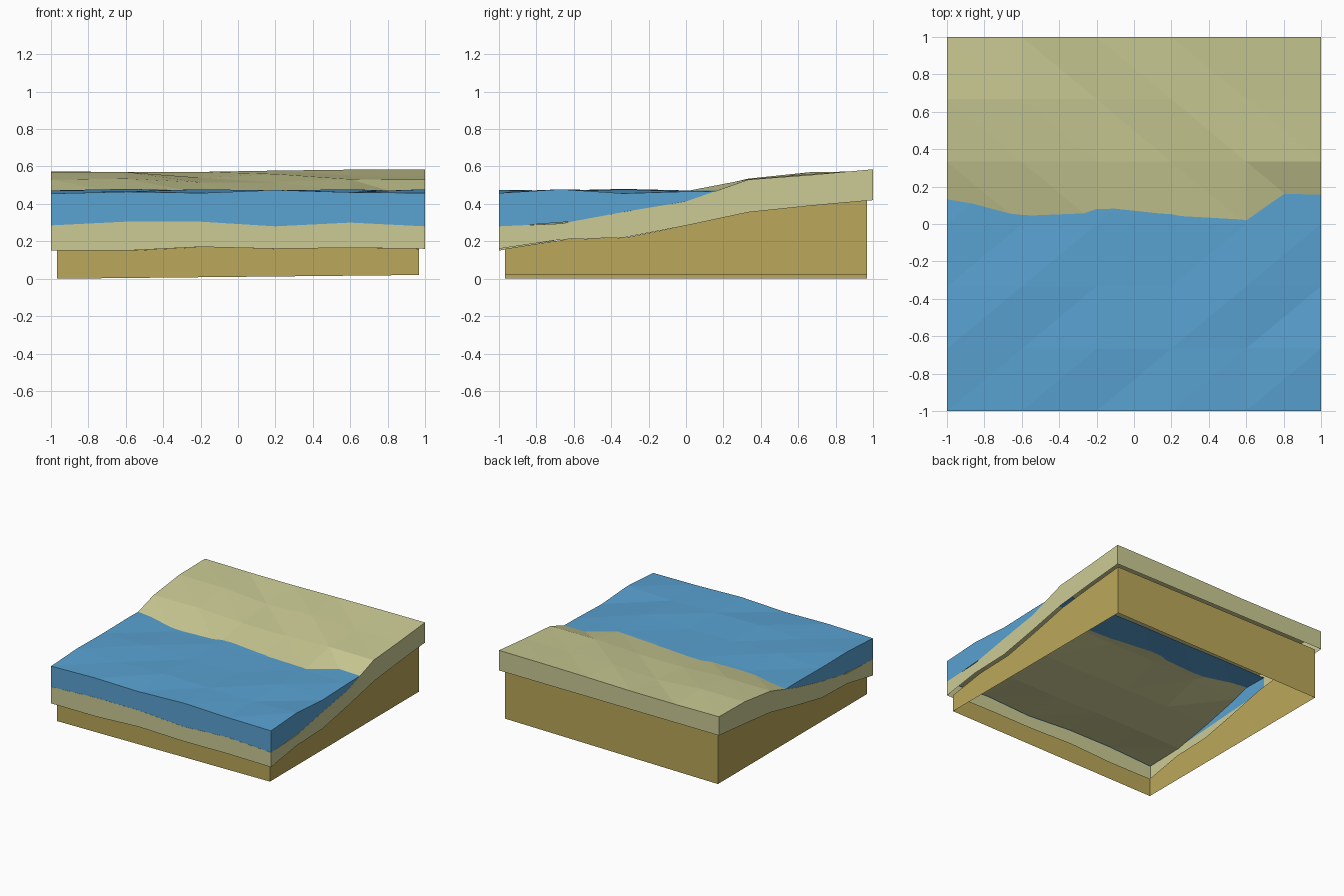
import bpy

if "Cube" in bpy.data.objects:
    bpy.data.objects.remove(bpy.data.objects["Cube"])

XS = [-1, -0.6, -0.2, 0.2, 0.6, 1]
YS = [-1, -0.667, -0.333, 0, 0.333, 0.667, 1]

# Surface heights, one row per y from front to back
SAND = [
    [0.285, 0.305, 0.305, 0.28, 0.30, 0.28],
    [0.295, 0.30, 0.305, 0.295, 0.30, 0.295],
    [0.355, 0.36, 0.365, 0.36, 0.365, 0.357],
    [0.43, 0.455, 0.457, 0.46, 0.468, 0.413],
    [0.53, 0.535, 0.515, 0.515, 0.532, 0.53],
    [0.57, 0.57, 0.54, 0.56, 0.552, 0.555],
    [0.574, 0.57, 0.571, 0.578, 0.583, 0.585],
]
WATER = [
    [0.455, 0.465, 0.458, 0.474, 0.462, 0.458],
    [0.472, 0.468, 0.478, 0.472, 0.465, 0.478],
    [0.468, 0.48, 0.47, 0.465, 0.478, 0.456],
    [0.472, 0.466, 0.472, 0.468, 0.472, 0.466],
    [0.466, 0.47, 0.468, 0.472, 0.468, 0.47],
]
# Lower edge of the sand rim
FRONT_LOW = [0.15, 0.15, 0.17, 0.16, 0.165, 0.16]
SIDE_LOW = [0.155, 0.21, 0.22, 0.284, 0.355, 0.39, 0.42]


def sand_low(i, j):
    return FRONT_LOW[i] if j == 0 else SIDE_LOW[j]


def water_low(i, j):
    return SAND[0][i] - 0.004 if j == 0 else 0.28 + 0.085 * j / 4


def base_low(i, j):
    return 0.01 * (1 + XS[i])


def rim(rows, back):
    """Grid positions along the left, front, right and optionally back edges."""
    path = [(0, j) for j in range(rows - 1, 0, -1)]
    path += [(i, 0) for i in range(6)]
    path += [(5, j) for j in range(1, rows)]
    if back:
        path += [(i, rows - 1) for i in range(4, -1, -1)]
    return path


def build(name, color, rows, scale, top, low, back=True, surface=True, flip=False):
    """Faceted height field with a hanging rim, open underneath."""
    verts, faces = [], []
    if surface:
        verts = [(XS[i] * scale, YS[j] * scale, top(i, j))
                 for j in range(rows) for i in range(6)]
        for j in range(rows - 1):
            for i in range(5):
                a = j * 6 + i
                b, c, d = a + 1, a + 7, a + 6
                faces += [(a, b, c), (a, c, d)] if flip else [(a, b, d), (b, c, d)]
    path = rim(rows, back)
    start = len(verts)
    for i, j in path:
        x, y = XS[i] * scale, YS[j] * scale
        verts += [(x, y, top(i, j)), (x, y, low(i, j))]
    for k in range(len(path) - 1):
        a = start + 2 * k
        faces.append((a, a + 1, a + 3, a + 2))
    mesh = bpy.data.meshes.new(name)
    mesh.from_pydata(verts, [], faces)
    mesh.update()
    mat = bpy.data.materials.new(name)
    mat.diffuse_color = color
    mat.use_nodes = True
    mat.node_tree.nodes["Principled BSDF"].inputs["Base Color"].default_value = mat.diffuse_color
    mesh.materials.append(mat)
    obj = bpy.data.objects.new(name, mesh)
    bpy.context.collection.objects.link(obj)
    return obj


# Sand sheet sloping up to the back
build("sand", (0.60, 0.60, 0.30, 1), 7, 1.0, lambda i, j: SAND[j][i], sand_low)
# Water sheet, running a little way under the sand
build("water", (0.10, 0.36, 0.64, 1), 5, 0.999, lambda i, j: WATER[j][i],
      water_low, back=False, flip=True)
# Inset earth walls, open top and bottom
build("earth_base", (0.50, 0.39, 0.10, 1), 7, 0.967, sand_low, base_low, surface=False)
